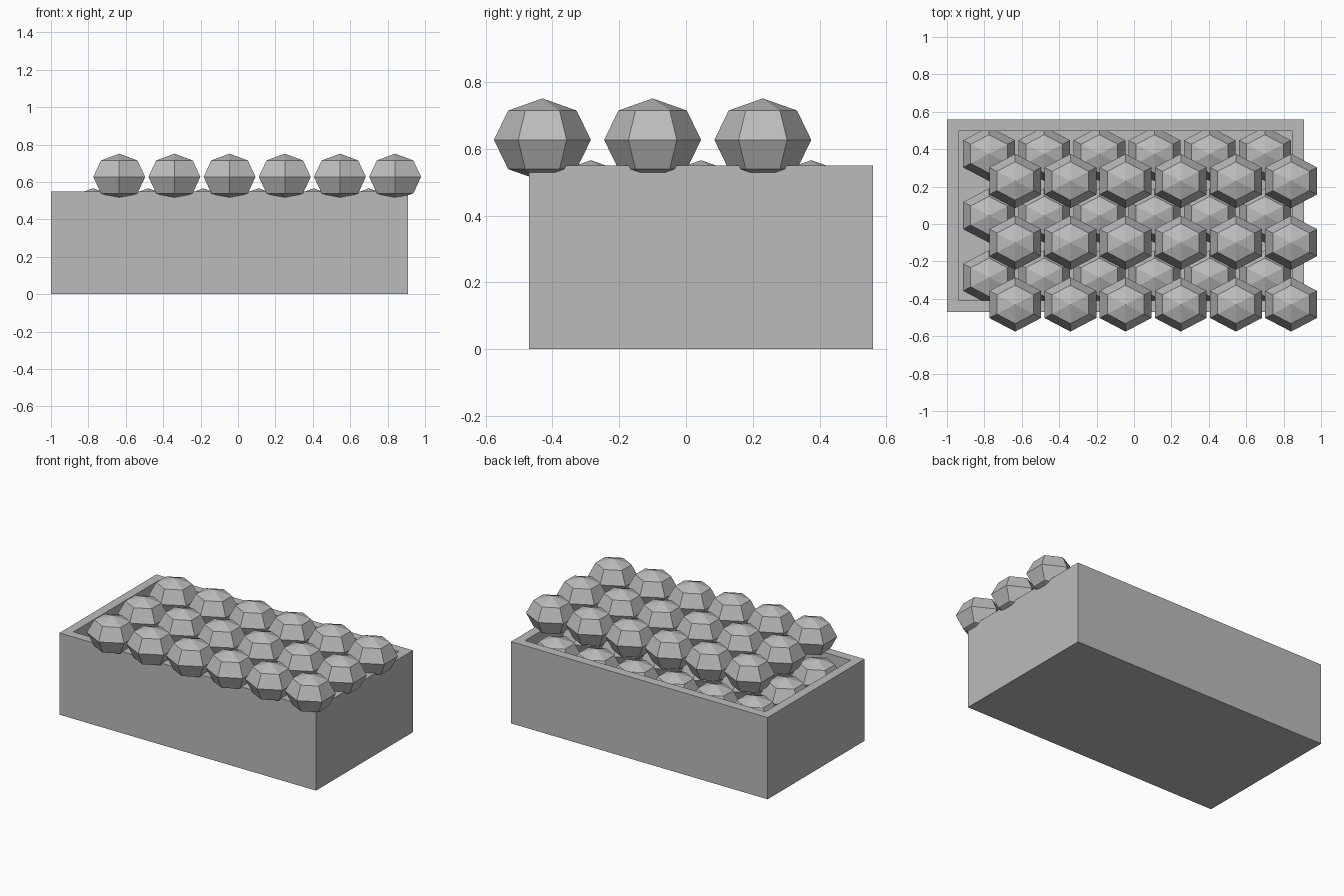
import bpy
import bmesh
from mathutils import Matrix, Vector

cube = bpy.data.objects.get("Cube")
if cube:
    bpy.data.objects.remove(cube, do_unlink=True)

GREY = (0.5, 0.5, 0.5, 1.0)
grey = bpy.data.materials.new("plain grey")
grey.use_nodes = True
grey.diffuse_color = GREY
grey.node_tree.nodes["Principled BSDF"].inputs["Base Color"].default_value = GREY


def make_object(name, bm):
    mesh = bpy.data.meshes.new(name)
    bm.to_mesh(mesh)
    bm.free()
    mesh.materials.append(grey)
    obj = bpy.data.objects.new(name, mesh)
    bpy.context.collection.objects.link(obj)
    return obj


# Open crate: a block whose top is inset and pushed down to the floor
WIDTH, DEPTH, HEIGHT = 1.91, 1.03, 0.55
WALL, FLOOR = 0.087, 0.3
bm = bmesh.new()
bmesh.ops.create_cube(bm, size=1, matrix=Matrix.Translation((-0.045, 0.045, HEIGHT / 2))
                      @ Matrix.Diagonal((WIDTH, DEPTH, HEIGHT, 1)))
bm.normal_update()
top = max(bm.faces, key=lambda f: f.calc_center_median().z)
bmesh.ops.inset_region(bm, faces=[top], thickness=WALL)
well = bmesh.ops.extrude_discrete_faces(bm, faces=[top])["faces"][0]
bmesh.ops.translate(bm, verts=well.verts, vec=(0, 0, FLOOR - HEIGHT))
make_object("crate", bm)

# Low-poly fruit, shared by every copy
bm = bmesh.new()
bmesh.ops.create_uvsphere(bm, u_segments=6, v_segments=4, radius=1,
                          matrix=Matrix.Diagonal((0.16, 0.145, 0.124, 1)))
first_fruit = make_object("lower_fruit", bm)
fruit_mesh = first_fruit.data
bpy.data.objects.remove(first_fruit, do_unlink=True)

# Two staggered layers of fruit in a regular grid
COLUMNS, ROWS = 6, 3
SPACING_X, SPACING_Y = 0.295, 0.33
layers = {
    "lower_fruit": Vector((-0.775, -0.285, 0.442)),
    "upper_fruit": Vector((-0.635, -0.43, 0.627)),
}
for name, start in layers.items():
    for row in range(ROWS):
        for column in range(COLUMNS):
            fruit = bpy.data.objects.new(f"{name}_{row + 1}_{column + 1}", fruit_mesh)
            fruit.location = start + Vector((column * SPACING_X, row * SPACING_Y, 0))
            bpy.context.collection.objects.link(fruit)
